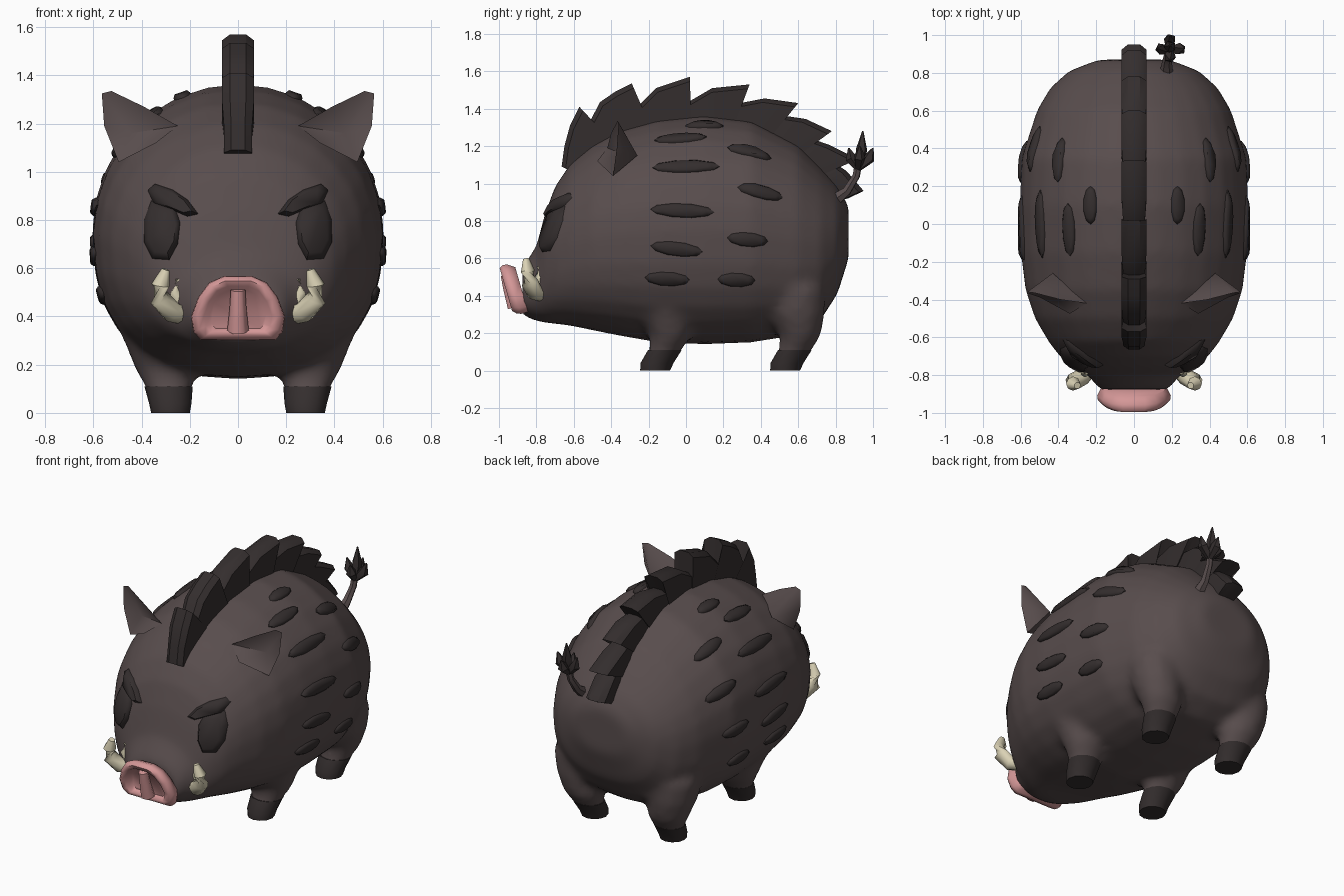
import bpy, bmesh, math
from mathutils import Vector
from mathutils.bvhtree import BVHTree

cube = bpy.data.objects.get("Cube")
if cube:
    bpy.data.objects.remove(cube, do_unlink=True)


def material(name, rgb):
    m = bpy.data.materials.new(name)
    m.use_nodes = True
    m.diffuse_color = (*rgb, 1)
    m.node_tree.nodes["Principled BSDF"].inputs["Base Color"].default_value = (*rgb, 1)
    return m


HIDE = material("brown hide", (.098, .074, .074))
DARK = material("dark bristle", (.034, .027, .027))
PINK = material("pink snout", (.66, .31, .31))
IVORY = material("ivory", (.70, .64, .46))


def make(name, verts, faces, mat, mirror=False, angle=40):
    """Mesh object with outward normals and optional mirroring."""
    bm = bmesh.new()
    vs = [bm.verts.new(v) for v in verts]
    for f in faces:
        bm.faces.new([vs[i] for i in f])
    bmesh.ops.recalc_face_normals(bm, faces=bm.faces)
    mesh = bpy.data.meshes.new(name)
    bm.to_mesh(mesh)
    bm.free()
    mesh.materials.append(mat)
    ob = bpy.data.objects.new(name, mesh)
    bpy.context.collection.objects.link(ob)
    bpy.ops.object.select_all(action='DESELECT')
    ob.select_set(True)
    bpy.context.view_layer.objects.active = ob
    bpy.ops.object.shade_smooth_by_angle(angle=math.radians(angle))
    if mirror:
        ob.modifiers.new("Mirror", 'MIRROR').use_mirror_merge = False
    return ob


def loft(rings):
    """Skin a list of equal rings and cap both ends."""
    n = len(rings[0])
    verts = [p for r in rings for p in r]
    faces = [(k * n + i, k * n + (i + 1) % n, (k + 1) * n + (i + 1) % n, (k + 1) * n + i)
             for k in range(len(rings) - 1) for i in range(n)]
    faces += [tuple(range(n)), tuple(range(len(verts) - n, len(verts)))]
    return verts, faces


def circle(n):
    return [(math.cos(2 * math.pi * i / n), math.sin(2 * math.pi * i / n)) for i in range(n)]


def full_bottom(c, s):
    """Point of an oval whose lower half is squarer."""
    if s >= 0:
        return c, s
    return math.copysign(abs(c) ** .82, c), -abs(s) ** .82


def tube(path, radii, sides=6):
    """Round tube of varying radius along a path."""
    path = [Vector(p) for p in path]
    rings = []
    for i, p in enumerate(path):
        d = path[min(i + 1, len(path) - 1)] - path[max(i - 1, 0)]
        q = d.to_track_quat('Z', 'Y')
        rings.append([p + q @ Vector((c * radii[i], s * radii[i], 0)) for c, s in circle(sides)])
    return loft(rings)


# Body: oval sections along y (y, top, bottom, half width)
sections = [(-.875, .55, .295, .185), (-.8, .665, .265, .245),
            (-.755, .835, .255, .325), (-.7, .985, .25, .395), (-.62, 1.105, .24, .455),
            (-.5, 1.205, .215, .525), (-.35, 1.285, .185, .575), (-.15, 1.34, .15, .6),
            (.1, 1.365, .14, .605), (.35, 1.335, .15, .595), (.6, 1.205, .19, .515),
            (.72, 1.085, .27, .445), (.81, .985, .41, .345), (.87, .88, .6, .19)]
oval = [full_bottom(c, s) for c, s in circle(28)]
body_verts, body_faces = loft([[Vector((w * c, y, (top + low) / 2 + (top - low) / 2 * s))
                                for c, s in oval] for y, top, low, w in sections])
skin = BVHTree.FromPolygons(body_verts, body_faces)

# Legs grow out of the body (z, centre x, centre y, radius x, radius y)
leg = [(.04, .282, -.145, .08, .08), (.11, .288, -.11, .1, .088), (.18, .3, -.085, .13, .11),
       (.3, .325, -.1, .15, .15), (.43, .345, -.1, .15, .15), (.55, .32, -.1, .1, .1)]
hoof = [(0, .28, -.165, .08, .08), (.04, .281, -.155, .088, .088), (.11, .288, -.113, .1, .09)]


def limb(shape, shift, grow=1):
    return loft([[Vector((x + a * c * grow, y + shift + b * s * grow, z)) for c, s in circle(12)]
                 for z, x, y, a, b in shape])


for name, shift in (("front_hooves", 0), ("hind_hooves", .695)):
    make(name, *limb(hoof, shift), DARK, True, 50)
    verts, faces = limb(leg, shift)
    for side in (1, -1):
        start = len(body_verts)
        body_verts += [Vector((v.x * side, v.y, v.z)) for v in verts]
        body_faces += [tuple(start + i for i in f) for f in faces]
body = make("body", body_verts, body_faces, HIDE)
merge = body.modifiers.new("Merge", 'REMESH')
merge.mode = 'VOXEL'
merge.voxel_size = .025
merge.use_smooth_shade = True
soften = body.modifiers.new("Soften", 'SMOOTH')
soften.factor = .5
soften.iterations = 8


def drape(name, points, inward, bulge):
    """Low raised patch laid on the body along a direction."""
    mid = sum(points, Vector()) / len(points)
    rings = []
    for scale, lift in ((1, -.025), (1, .006), (.75, bulge)):
        ring = []
        for p in points:
            q = mid + (p - mid) * scale
            hit = skin.ray_cast(q - inward * .5, inward)[0] or q
            ring.append(hit - inward * lift)
        rings.append(ring)
    make(name, *loft(rings), DARK, True, 60)


# Flank spots (y, z, length, slope)
spots = [(.1, 1.315, .2, 0), (-.03, 1.24, .28, 0), (0, 1.09, .36, 0), (-.02, .855, .34, -.05),
         (-.05, .65, .28, -.12), (-.1, .49, .24, -.05), (.34, 1.175, .24, -.15),
         (.4, .955, .25, -.15), (.33, .7, .22, -.1), (.27, .485, .2, -.05)]
for i, (y, z, length, slope) in enumerate(spots):
    centre, normal = skin.ray_cast(Vector((2, y, z)), Vector((-1, 0, 0)))[:2]
    if normal.x < 0:
        normal = -normal
    along = Vector((0, 1, slope))
    along = (along - normal * along.dot(normal)).normalized()
    across = normal.cross(along)
    outline = [centre + along * c * length / 2 + across * s * .038 for c, s in circle(10)]
    drape(f"flank_spots_{i + 1}", outline, -normal, .018)

# Eyes and slanted brows
forward = Vector((0, 1, 0))
eye = [(.265, .86), (.36, .88), (.39, .8), (.39, .71), (.355, .64), (.285, .635), (.25, .7), (.24, .79)]
brow = [(.375, .925), (.345, .95), (.27, .925), (.21, .885), (.165, .825), (.21, .815),
        (.27, .84), (.35, .87)]
for name, shape in (("eyes", eye), ("brows", brow)):
    drape(name, [Vector((x, -.72, z)) for x, z in shape], forward, .03)

# Snout disc: stacked rings of a rounded outline, leaning forward at the top
half = [(.06, .567), (.12, .54), (.165, .48), (.195, .4), (.185, .335), (.155, .303)]
outline = half + [(-x, z) for x, z in reversed(half)]
rings = []
for scale, back in ((.9, .085), (1, .045), (.98, .02), (.87, 0), (.72, .004), (.6, .04)):
    ring = []
    for x, z in outline:
        z = .42 + (z - .42) * scale
        ring.append(Vector((x * scale, -1 + .29 * (.56 - z) + back, z)))
    rings.append(ring)
make("snout_disc", *loft(rings), PINK, angle=60)
make("nostril_ridge", *tube([(0, -.965, .51), (0, -.945, .43), (0, -.915, .34)], [.03, .035, .045]),
     PINK, angle=60)

# Tusks and small inner teeth
make("tusks", *tube([(.22, -.75, .405), (.275, -.81, .42), (.32, -.835, .47), (.322, -.845, .53),
                     (.3, -.855, .595)], [.04, .046, .046, .038, .018], 8), IVORY, True, 60)
make("inner_teeth", *tube([(.24, -.77, .45), (.258, -.785, .5), (.25, -.785, .555)],
                          [.03, .026, .012]), IVORY, True, 60)

# Ears: rim outline, folded front and rounded back
rim = [(.25, -.42, 1.19), (.39, -.40, 1.27), (.525, -.365, 1.335), (.565, -.36, 1.325),
       (.555, -.37, 1.19), (.495, -.39, 1.04), (.34, -.475, 1.12)]
ear_verts = [Vector(p) for p in rim + [(.445, -.345, 1.16), (.43, -.26, 1.15)]]
n = len(rim)
ear_faces = [(i, (i + 1) % n, hub) for hub in (n, n + 1) for i in range(n)]
make("ears", ear_verts, ear_faces, HIDE, True, 60)

# Mane: a row of swept-back plates; the flag marks the flared tips
crest = [(-.665, 1.09, 0), (-.65, 1.2, 0), (-.62, 1.31, 1), (-.57, 1.41, 1), (-.535, 1.29, 0),
         (-.46, 1.435, 1), (-.38, 1.49, 1), (-.29, 1.535, 1), (-.27, 1.4, 0), (-.16, 1.51, 1),
         (.02, 1.57, 1), (.02, 1.44, 0), (.14, 1.51, 1), (.34, 1.53, 1), (.29, 1.43, 0),
         (.42, 1.455, 1), (.6, 1.43, 1), (.54, 1.36, 0), (.64, 1.345, 1), (.78, 1.28, 1),
         (.67, 1.24, 0), (.77, 1.205, 1), (.92, 1.13, 1), (.81, 1.1, 0), (.86, 1.065, 1),
         (.95, .96, 1), (.865, .92, 0)]
core = Vector((0, .05, .75))
rings = []
for y, z, flare in crest:
    w = .066 if flare else .058
    top = Vector((0, y, z))
    base = top.lerp(core, .42)
    side = top.lerp(core, .03)
    dx = Vector((w, 0, 0))
    rings.append([base - dx, side - dx, top - dx * .5, top + dx * .5, side + dx, base + dx])
make("mane", *loft(rings), DARK, angle=35)

# Tail with a spiky tuft
make("tail", *tube([(.17, .78, .9), (.175, .86, .96), (.185, .91, 1.04), (.19, .925, 1.12)],
                   [.04, .026, .021, .02]), HIDE)
tips = [(.19, .945, 1.28), (.19, 1.0, 1.19), (.19, .87, 1.19), (.125, .93, 1.2), (.265, .93, 1.2)]
root = Vector((.19, .92, 1.08))
for i, tip in enumerate(tips):
    tip = Vector(tip)
    elbow = root.lerp(tip, .5) + (tip - root) * Vector((.25, .25, 0))
    make(f"tail_tuft_{i + 1}", *tube([root, elbow, tip], [.018, .032, .004], 5), DARK, angle=30)
